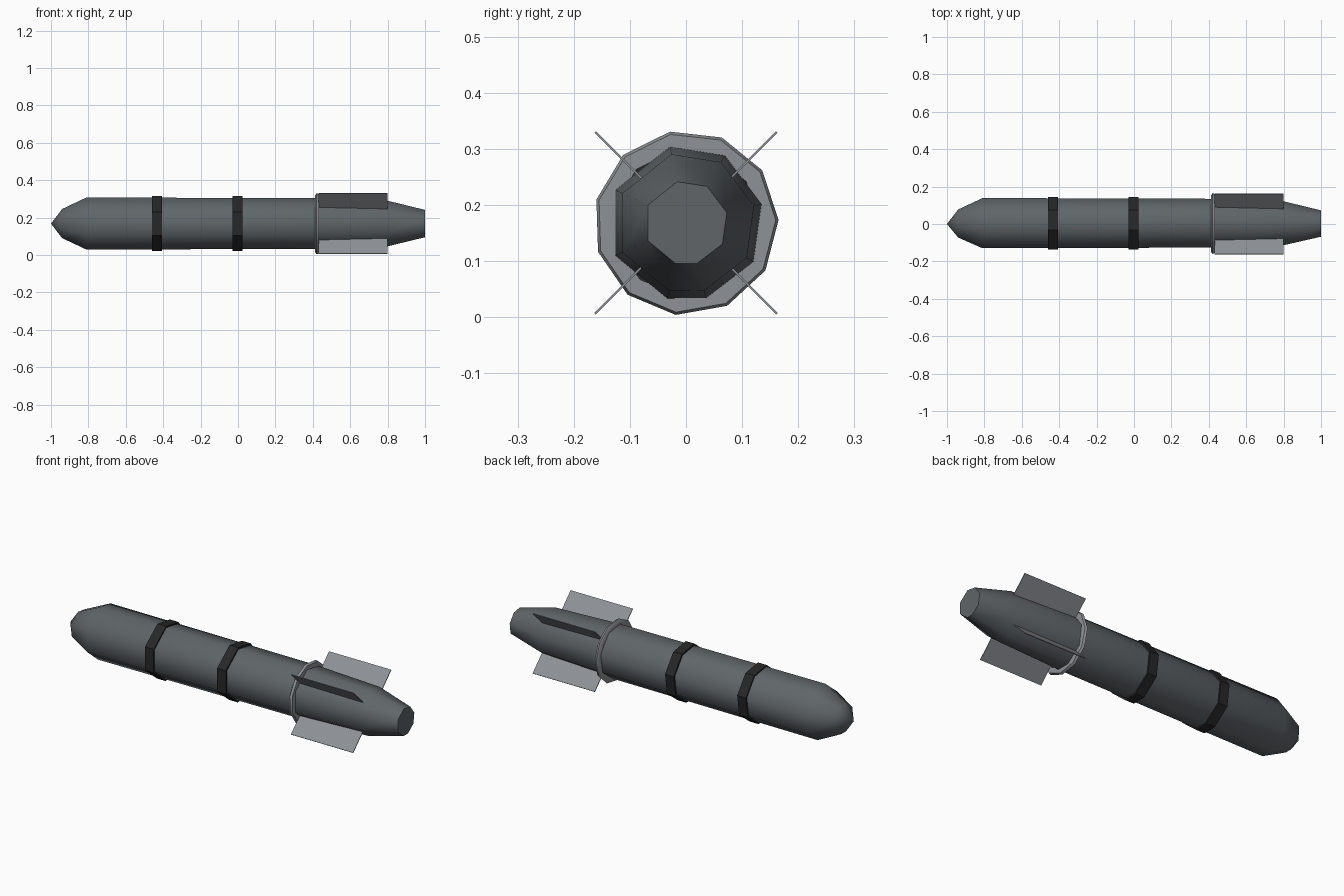
import bpy, bmesh, math
from mathutils import Matrix

if "Cube" in bpy.data.objects:
    bpy.data.objects.remove(bpy.data.objects["Cube"], do_unlink=True)

CENTRE = (0.0, 0.0, 0.168)
SIDES = (102, 60, 14, -30, -75, -104, -155, 155)  # uneven low-poly section


def material(name, colour):
    m = bpy.data.materials.new(name)
    m.use_nodes = True
    m.diffuse_color = (*colour, 1)
    m.node_tree.nodes["Principled BSDF"].inputs["Base Color"].default_value = (*colour, 1)
    return m


body_grey = material("gunmetal grey", (0.115, 0.13, 0.14))
fin_grey = material("light grey", (0.27, 0.285, 0.305))
band_black = material("band black", (0.02, 0.02, 0.02))


def lathe(name, profile, angles, mat, closed=False, smooth=None):
    """Spin an (x, radius) profile around the long axis."""
    bm = bmesh.new()
    rings = []
    for x, r in profile:
        if r == 0:
            rings.append([bm.verts.new((x, 0, 0))] * len(angles))
        else:
            rings.append([bm.verts.new((x, r * math.cos(math.radians(a)),
                                        r * math.sin(math.radians(a)))) for a in angles])
    pairs = list(zip(rings, rings[1:]))
    if closed:
        pairs.append((rings[-1], rings[0]))
    for a, b in pairs:
        for i in range(len(angles)):
            j = (i + 1) % len(angles)
            bm.faces.new(list(dict.fromkeys((a[i], a[j], b[j], b[i]))))
    if not closed and profile[-1][1] > 0:
        bm.faces.new(rings[-1])
    return finish(name, bm, mat, smooth)


def finish(name, bm, mat, smooth=None):
    bmesh.ops.recalc_face_normals(bm, faces=bm.faces)
    mesh = bpy.data.meshes.new(name)
    bm.to_mesh(mesh)
    bm.free()
    mesh.materials.append(mat)
    obj = bpy.data.objects.new(name, mesh)
    obj.location = CENTRE
    bpy.context.collection.objects.link(obj)
    if smooth:
        bpy.ops.object.select_all(action="DESELECT")
        obj.select_set(True)
        bpy.context.view_layer.objects.active = obj
        bpy.ops.object.shade_smooth_by_angle(angle=math.radians(smooth))
    return obj


# Hull with pointed nose and tapered, capped tail
lathe("hull", [(-1, 0), (-0.94, 0.08), (-0.81, 0.143), (0.42, 0.139),
               (0.8, 0.125), (1, 0.075)], SIDES, body_grey, smooth=62)

# Dark straps around the hull
for name, x in (("front_band", -0.433), ("middle_band", -0.003)):
    lathe(name, [(x - 0.026, 0.13), (x - 0.026, 0.15), (x + 0.026, 0.15),
                 (x + 0.026, 0.13)], SIDES, band_black, closed=True)

# Light collar ahead of the fins
lathe("collar", [(0.413, 0.13), (0.413, 0.155), (0.42, 0.165), (0.432, 0.16), (0.432, 0.13)],
      [100 + i * 360 / 11 for i in range(11)], fin_grey, closed=True, smooth=40)

# Four thin diagonal fins
for k, name in enumerate(("upper_back_fin", "upper_front_fin",
                          "lower_front_fin", "lower_back_fin")):
    bm = bmesh.new()
    bmesh.ops.create_cube(bm, size=1, matrix=Matrix.Rotation(math.radians(45 + 90 * k), 4, "X")
                          @ Matrix.Translation((0.615, 0.169, 0))
                          @ Matrix.Diagonal((0.37, 0.12, 0.004, 1)))
    finish(name, bm, fin_grey)
